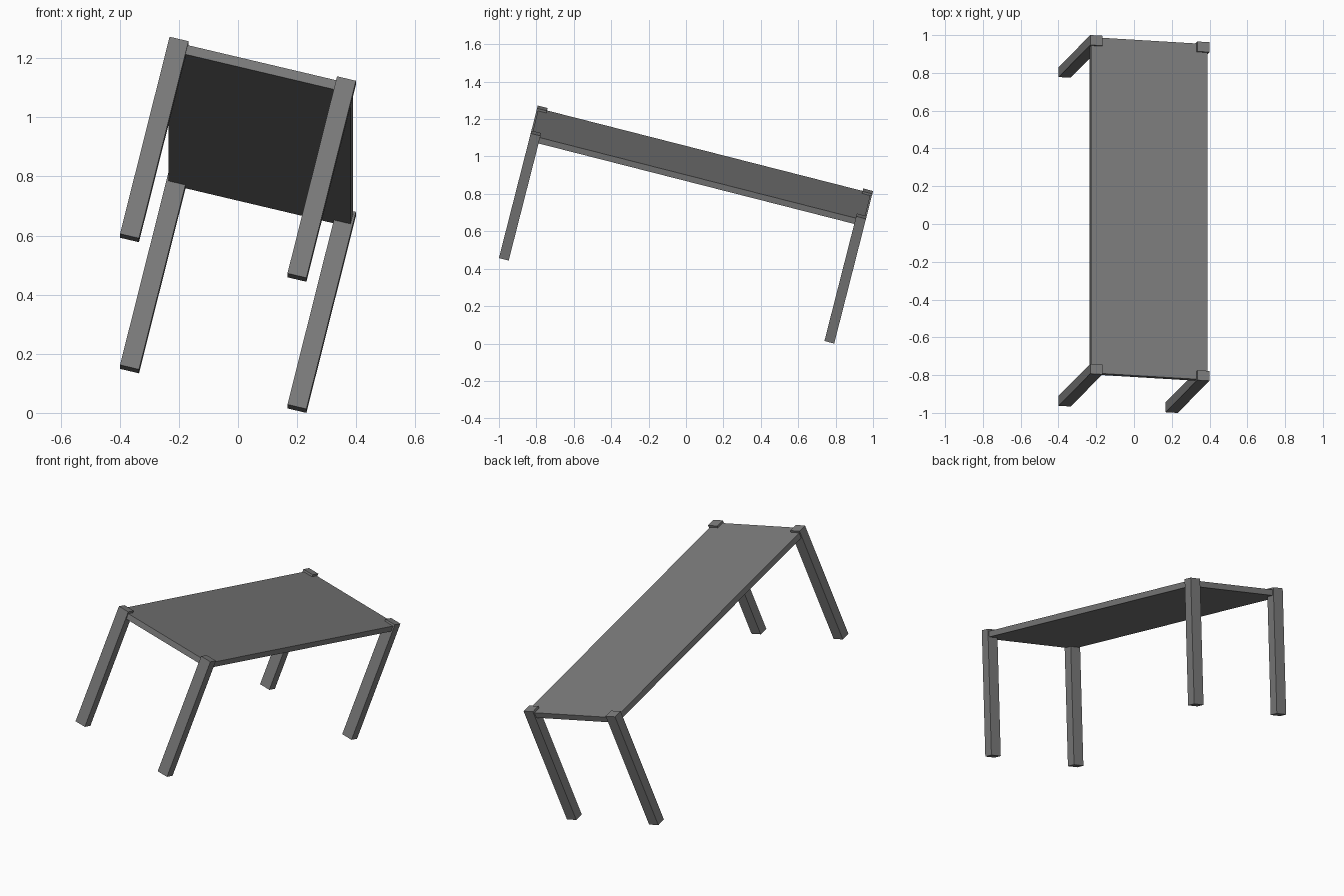
import bpy
import math
from mathutils import Matrix, Vector

if "Cube" in bpy.data.objects:
    bpy.data.objects.remove(bpy.data.objects["Cube"])

# Overall table size in its own upright frame
WIDTH, LENGTH, HEIGHT = 0.649, 1.85, 0.708
LEG_X, LEG_Y = 0.066, 0.054
LIP, TOP_T, INSET = 0.012, 0.033, 0.008

grey = bpy.data.materials.new("dark grey")
grey.diffuse_color = (0.2, 0.2, 0.2, 1)
grey.use_nodes = True
grey.node_tree.nodes["Principled BSDF"].inputs["Base Color"].default_value = grey.diffuse_color

# The whole table is tipped forward-to-back and sideways
tilt = Matrix.Rotation(math.radians(-14.3), 4, 'X') @ Matrix.Rotation(math.radians(13.7), 4, 'Y')


def box(name, size, centre):
    bpy.ops.mesh.primitive_cube_add(size=1)
    ob = bpy.context.object
    ob.name = name
    ob.data.transform(Matrix.Translation(centre) @ Matrix.Diagonal((*size, 1)))
    ob.data.transform(tilt)
    ob.data.materials.append(grey)
    return ob


# Table top, slightly inset and below the leg ends
parts = [box("table_top", (WIDTH - 2 * INSET, LENGTH - 2 * INSET, TOP_T),
             Vector((0, 0, HEIGHT - LIP - TOP_T / 2)))]

# Four corner legs
for sy, fb in ((-1, "front"), (1, "back")):
    for sx, lr in ((-1, "left"), (1, "right")):
        parts.append(box(f"{fb}_{lr}_leg", (LEG_X, LEG_Y, HEIGHT),
                         Vector((sx * (WIDTH - LEG_X) / 2, sy * (LENGTH - LEG_Y) / 2, HEIGHT / 2))))

# Centre the table and rest its lowest corner on the ground
points = [v.co for ob in parts for v in ob.data.vertices]
low = [min(p[i] for p in points) for i in range(3)]
high = [max(p[i] for p in points) for i in range(3)]
shift = Matrix.Translation((-(low[0] + high[0]) / 2, -(low[1] + high[1]) / 2, -low[2]))
for ob in parts:
    ob.data.transform(shift)
